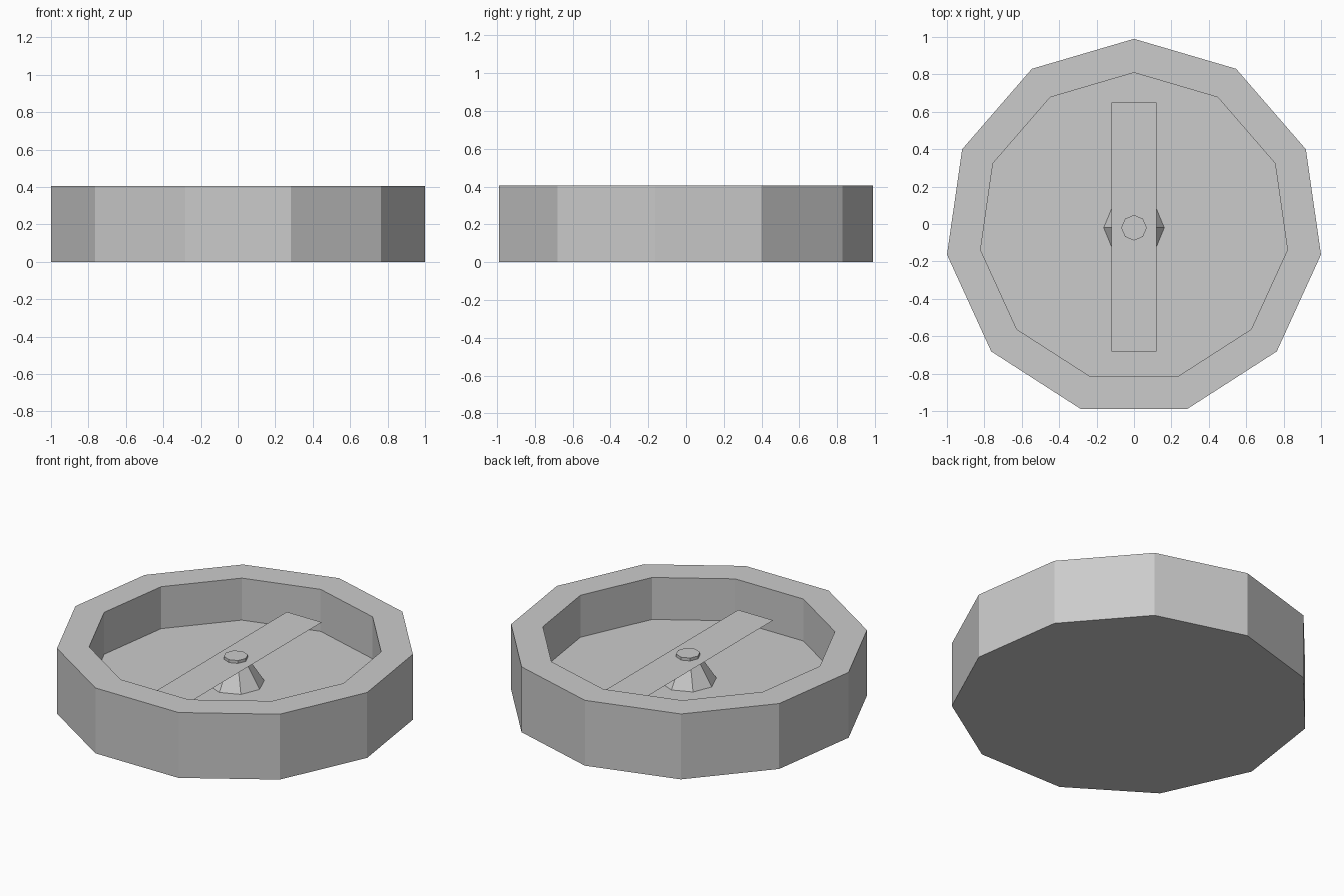
import bpy, bmesh
from math import sin, cos, pi

if "Cube" in bpy.data.objects:
    bpy.data.objects.remove(bpy.data.objects["Cube"])

CY = -0.02  # shared centre line of all round parts


def lathe(name, sides, start, profile):
    """Stack polygon rings (radius, z) and cap both ends."""
    bm = bmesh.new()
    rings = []
    for r, z in profile:
        rings.append([bm.verts.new((r * cos(start + 2 * pi * i / sides),
                                    CY + r * sin(start + 2 * pi * i / sides), z))
                      for i in range(sides)])
    for a, b in zip(rings, rings[1:]):
        for i in range(sides):
            j = (i + 1) % sides
            bm.faces.new((a[i], a[j], b[j], b[i]))
    bm.faces.new(rings[0][::-1])
    bm.faces.new(rings[-1])
    return finish(name, bm)


def finish(name, bm):
    mesh = bpy.data.meshes.new(name)
    bm.to_mesh(mesh)
    bm.free()
    obj = bpy.data.objects.new(name, mesh)
    bpy.context.collection.objects.link(obj)
    return obj


# Eleven-sided case: outer wall, rim, inner wall and recessed floor
lathe("compass_case", 11, pi / 2,
      [(1.01, 0), (1.01, 0.405), (0.829, 0.405), (0.829, 0.145)])

# Tapered pivot with a small straight cap above the needle
lathe("needle_pivot", 8, 0,
      [(0.162, 0.145), (0.068, 0.292), (0.068, 0.312)])

# Flat needle strip
bm = bmesh.new()
bm.faces.new([bm.verts.new((x, y, 0.294)) for x, y in
              ((-0.12, -0.682), (0.12, -0.682), (0.12, 0.65), (-0.12, 0.65))])
finish("compass_needle", bm)
